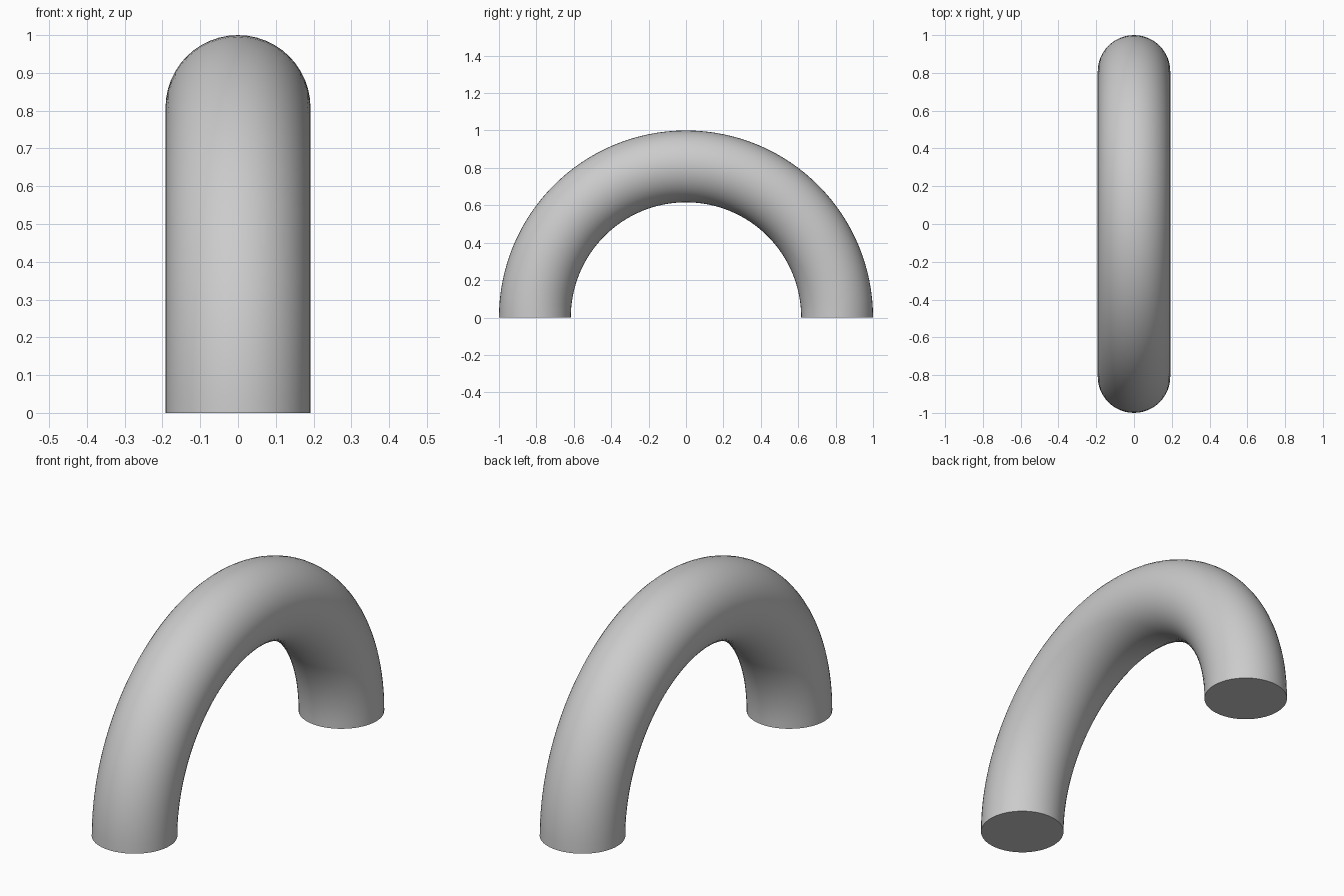
import bpy
import bmesh
from math import sin, cos, pi

if "Cube" in bpy.data.objects:
    bpy.data.objects.remove(bpy.data.objects["Cube"])

MAJOR, TUBE = 0.808, 0.192   # arch centre-line radius and tube radius
STEPS, SIDES = 64, 48

bm = bmesh.new()


def ring(a):
    """Circle of the tube cross-section at arch angle a, in the YZ plane sweep."""
    verts = []
    for j in range(SIDES):
        t = 2 * pi * j / SIDES
        r = MAJOR + TUBE * cos(t)
        verts.append(bm.verts.new((TUBE * sin(t), r * cos(a), r * sin(a))))
    return verts


# Half-ring tube
rings = [ring(pi * i / STEPS) for i in range(STEPS + 1)]
for r0, r1 in zip(rings, rings[1:]):
    for j in range(SIDES):
        k = (j + 1) % SIDES
        bm.faces.new((r0[j], r0[k], r1[k], r1[j]))

# Flat feet
bm.faces.new(rings[0])
bm.faces.new(rings[-1])
bmesh.ops.recalc_face_normals(bm, faces=bm.faces[:])

mesh = bpy.data.meshes.new("arch_tube")
bm.to_mesh(mesh)
bm.free()
arch = bpy.data.objects.new("arch_tube", mesh)
bpy.context.collection.objects.link(arch)

# Smooth tube, sharp foot edges
bpy.context.view_layer.objects.active = arch
arch.select_set(True)
bpy.ops.object.shade_smooth_by_angle()
